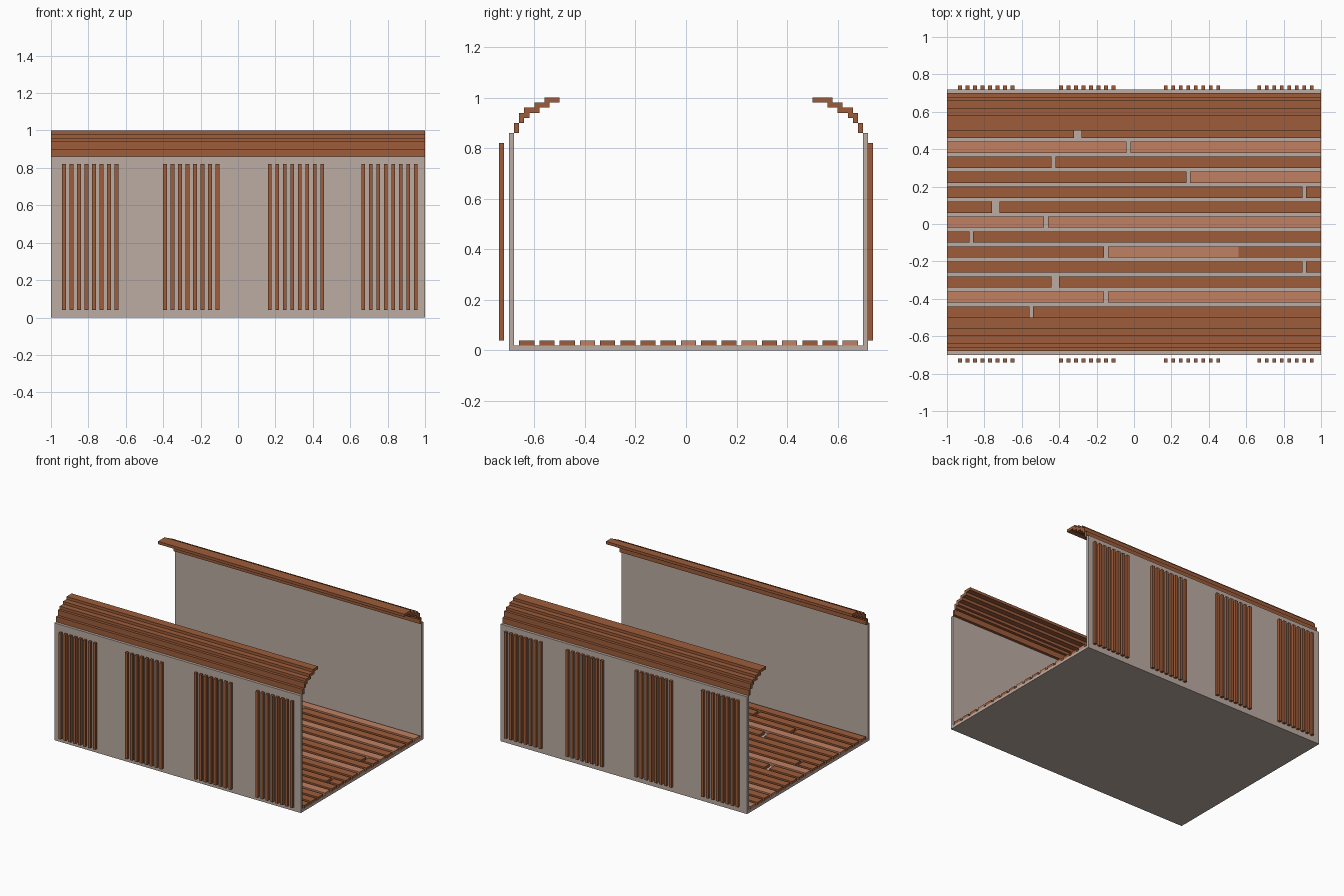
import bpy
import bmesh
from mathutils import Matrix, Vector

cube = bpy.data.objects.get("Cube")
if cube:
    bpy.data.objects.remove(cube, do_unlink=True)


def material(name, rgb):
    m = bpy.data.materials.new(name)
    m.use_nodes = True
    colour = (*rgb, 1.0)
    m.diffuse_color = colour
    m.node_tree.nodes["Principled BSDF"].inputs["Base Color"].default_value = colour
    return m


PLASTER = material("pale plaster", (0.503, 0.413, 0.366))
DARK = material("dark wood", (0.337, 0.107, 0.042))
LIGHT = material("light wood", (0.527, 0.216, 0.122))


def boxes(name, mat, ranges):
    """One object made of boxes, each given as (x0, x1, y0, y1, z0, z1)."""
    bm = bmesh.new()
    for x0, x1, y0, y1, z0, z1 in ranges:
        centre = Vector((x0 + x1, y0 + y1, z0 + z1)) / 2
        size = Matrix.Diagonal((x1 - x0, y1 - y0, z1 - z0, 1))
        bmesh.ops.create_cube(bm, size=1, matrix=Matrix.Translation(centre) @ size)
    mesh = bpy.data.meshes.new(name)
    bm.to_mesh(mesh)
    bm.free()
    mesh.materials.append(mat)
    obj = bpy.data.objects.new(name, mesh)
    bpy.context.collection.objects.link(obj)
    return obj


# Floor slab and side walls
boxes("floor_slab", PLASTER, [(-1, 1, -0.70, 0.72, 0, 0.02)])
boxes("front_wall", PLASTER, [(-1, 1, -0.70, -0.68, 0.02, 0.86)])
boxes("back_wall", PLASTER, [(-1, 1, 0.70, 0.72, 0.02, 0.86)])

# Stepped eaves curving inwards: (distance in from the wall, depth, z0, z1)
STEPS = [(0.00, 0.02, 0.86, 0.90),
         (0.02, 0.02, 0.90, 0.94),
         (0.04, 0.02, 0.92, 0.94),
         (0.04, 0.06, 0.94, 0.96),
         (0.08, 0.06, 0.96, 0.98),
         (0.12, 0.06, 0.98, 1.00)]


def eaves(name, side, start, tip):
    ranges = []
    for inset, depth, z0, z1 in STEPS:
        outer = start - inset
        inner = tip if z1 == 1.0 else outer - depth
        y0, y1 = sorted((side * outer, side * inner))
        ranges.append((-1, 1, y0, y1, z0, z1))
    boxes(name, DARK, ranges)


eaves("front_eaves", -1, 0.68, 0.50)
eaves("back_eaves", 1, 0.70, 0.50)

# Vertical slat panels, four groups of eight on each side
for label, y0 in (("front", -0.74), ("back", 0.72)):
    for n, start in enumerate((-0.94, -0.40, 0.16, 0.66), 1):
        boxes(f"{label}_slat_panel_{n}", DARK,
              [(start + 0.04 * i, start + 0.04 * i + 0.02, y0, y0 + 0.02, 0.04, 0.82)
               for i in range(8)])

# Floorboards, front to back: (gap start, gap end, left tone, right tone)
ROWS = [(0.30, 0.32, DARK, DARK),
        (-0.20, -0.18, DARK, DARK),
        (-0.56, -0.54, DARK, DARK),
        (-0.16, -0.14, LIGHT, LIGHT),
        (-0.44, -0.40, DARK, DARK),
        (0.90, 0.92, DARK, DARK),
        (-0.16, -0.14, DARK, LIGHT),
        (-0.88, -0.86, DARK, DARK),
        (-0.48, -0.46, LIGHT, LIGHT),
        (-0.76, -0.72, DARK, DARK),
        (0.90, 0.92, DARK, DARK),
        (0.28, 0.30, DARK, LIGHT),
        (-0.44, -0.42, DARK, DARK),
        (-0.04, -0.02, LIGHT, LIGHT),
        (-0.32, -0.28, DARK, DARK),
        (0.10, 0.12, DARK, DARK),
        (-0.30, -0.28, LIGHT, LIGHT)]
dark_boards, light_boards = [], []
for i, (g0, g1, tone_a, tone_b) in enumerate(ROWS):
    y = -0.66 + 0.08 * i
    pieces = [(-1, g0, tone_a), (g1, 1, tone_b)]
    if i == 6:  # this row has a dark end piece butted on
        pieces[1:] = [(g1, 0.56, LIGHT), (0.56, 1, DARK)]
    for x0, x1, tone in pieces:
        group = light_boards if tone is LIGHT else dark_boards
        group.append((x0, x1, y, y + 0.06, 0.02, 0.04))
boxes("dark_floorboards", DARK, dark_boards)
boxes("light_floorboards", LIGHT, light_boards)
